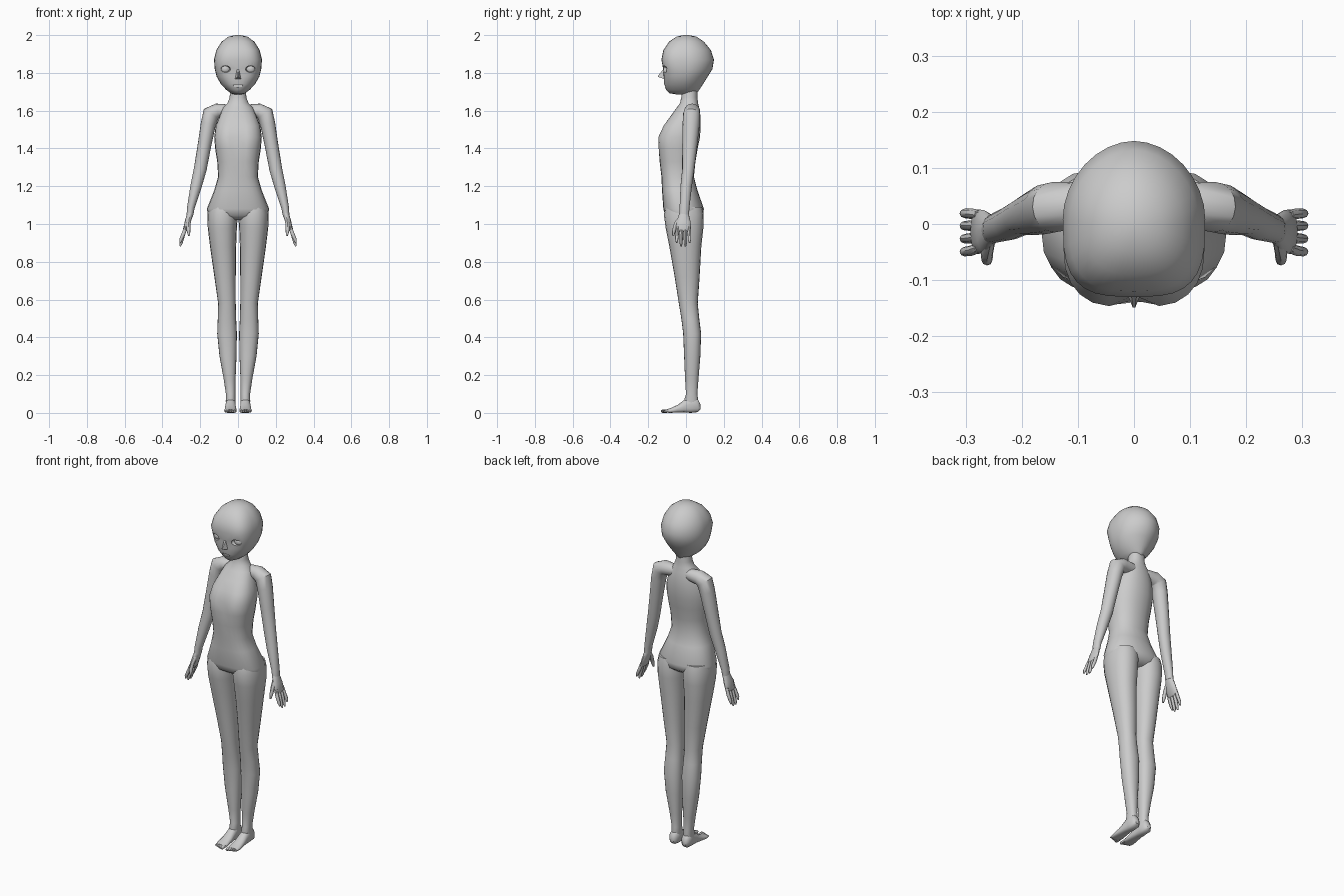
import bpy, bmesh, math
from mathutils import Vector

if "Cube" in bpy.data.objects:
    bpy.data.objects.remove(bpy.data.objects["Cube"])

skin = bpy.data.materials.new("plain_grey")
skin.diffuse_color = (0.6, 0.6, 0.6, 1)
skin.use_nodes = True
skin.node_tree.nodes["Principled BSDF"].inputs["Base Color"].default_value = skin.diffuse_color


def finish(obj, mirror=False, angle=45):
    """Shared material, shading and left/right mirroring."""
    obj.data.materials.append(skin)
    bpy.ops.object.select_all(action='DESELECT')
    obj.select_set(True)
    bpy.context.view_layer.objects.active = obj
    bpy.ops.object.shade_smooth_by_angle(angle=math.radians(angle))
    if mirror:
        obj.modifiers.new("mirror", 'MIRROR')
    return obj


def loft(name, rings, mirror=False, angle=45):
    """Skin a list of equal-length rings and close both ends."""
    bm = bmesh.new()
    loops = [[bm.verts.new(p) for p in ring] for ring in rings]
    n = len(loops[0])
    for a, b in zip(loops, loops[1:]):
        for i in range(n):
            j = (i + 1) % n
            bm.faces.new((a[i], a[j], b[j], b[i]))
    bm.faces.new(loops[0])
    bm.faces.new(loops[-1])
    bmesh.ops.recalc_face_normals(bm, faces=bm.faces)
    mesh = bpy.data.meshes.new(name)
    bm.to_mesh(mesh)
    bm.free()
    obj = bpy.data.objects.new(name, mesh)
    bpy.context.collection.objects.link(obj)
    return finish(obj, mirror, angle)


def oval(u0, u1, v0, v1, nf=2.2, nb=2.2, seg=24):
    """Rounded outline in two axes with separate front and back squareness."""
    pts = []
    for i in range(seg):
        t = 2 * math.pi * i / seg
        c, s = math.cos(t), math.sin(t)
        e = 2 / (nf if s < 0 else nb)
        pts.append(((u0 + u1) / 2 + (u1 - u0) / 2 * math.copysign(abs(c) ** e, c),
                    (v0 + v1) / 2 + (v1 - v0) / 2 * math.copysign(abs(s) ** e, s)))
    return pts


def tube(name, path, seg=12, mirror=True):
    """Elliptical tube through (x, y, z, side radius, depth radius) points."""
    pts = [Vector(p[:3]) for p in path]
    rings = []
    for i, p in enumerate(path):
        t = (pts[min(i + 1, len(pts) - 1)] - pts[max(i - 1, 0)]).normalized()
        v = Vector((0, 1, 0))
        v = (v - t * v.dot(t)).normalized()
        u = v.cross(t)
        rings.append([pts[i] + u * p[3] * math.cos(2 * math.pi * k / seg)
                      + v * p[4] * math.sin(2 * math.pi * k / seg) for k in range(seg)])
    return loft(name, rings, mirror)


# Torso and neck: height, half width, front y, back y
torso = [(1.73, .042, -.02, .06), (1.67, .044, -.025, .06), (1.64, .056, -.032, .064),
         (1.615, .08, -.05, .07), (1.57, .098, -.083, .077), (1.52, .118, -.122, .078),
         (1.46, .126, -.152, .074), (1.40, .121, -.149, .062), (1.33, .11, -.14, .05),
         (1.25, .105, -.13, .042), (1.18, .125, -.127, .06), (1.08, .165, -.12, .095),
         (1.045, .158, -.11, .088), (1.02, .12, -.07, .055)]
rings = []
for z, w, f, b in torso:
    ring = []
    for x, y in oval(-w, w, f, b, 2.6 if z < 1.6 else 2.1):
        if y < 0:  # valley between the two sides of the chest
            y += .026 * math.exp(-(x / .03) ** 2 - ((z - 1.45) / .06) ** 2)
        ring.append((x, y, z))
    rings.append(ring)
loft("torso", rings)

# Head: height, half width, front y, back y, front squareness
head = [(2.0, .012, -.012, .015, 2), (1.992, .05, -.05, .055, 2.2), (1.965, .087, -.09, .095, 2.6),
        (1.92, .115, -.12, .132, 3), (1.87, .127, -.13, .148, 3.2), (1.82, .123, -.121, .14, 3),
        (1.78, .113, -.118, .115, 2.7), (1.74, .09, -.117, .09, 2.3), (1.71, .062, -.105, .07, 2.1),
        (1.692, .038, -.088, .058, 2), (1.686, .02, -.05, .045, 2)]
head_obj = loft("head", [[(x, y, z) for x, y in oval(-w, w, f, b, n, 1.9, 32)]
                         for z, w, f, b, n in head])


def ball(name, loc, scale):
    bpy.ops.mesh.primitive_uv_sphere_add(segments=20, ring_count=12, location=loc)
    obj = bpy.context.object
    obj.name = name
    obj.scale = scale
    return obj


# Eye sockets and mouth are cut into the head
cutters = [ball("socket_cutter", (s * .068, -.118, 1.82), (.028, .035, .018)) for s in (-1, 1)]
bpy.ops.mesh.primitive_cube_add(size=1, location=(0, -.12, 1.732))
bpy.context.object.scale = (.044, .036, .014)
cutters.append(bpy.context.object)
for c in cutters:
    bpy.ops.object.select_all(action='DESELECT')
    head_obj.select_set(True)
    bpy.context.view_layer.objects.active = head_obj
    cut = head_obj.modifiers.new("cut", 'BOOLEAN')
    cut.object = c
    cut.operation = 'DIFFERENCE'
    cut.solver = 'EXACT'
    bpy.ops.object.modifier_apply(modifier=cut.name)
    bpy.data.objects.remove(c, do_unlink=True)
bpy.context.view_layer.objects.active = head_obj
head_obj.select_set(True)
bpy.ops.object.shade_smooth_by_angle(angle=math.radians(40))

# Eyeballs
for side, s in (("left", 1), ("right", -1)):
    finish(ball(side + "_eyeball", (s * .066, -.078, 1.82), (.029, .029, .029)))

# Nose: small pointed wedge
loft("nose", [[(-.006, -.115, 1.825), (.006, -.115, 1.825), (.019, -.108, 1.765), (-.019, -.108, 1.765)],
              [(-.002, -.149, 1.784), (.002, -.149, 1.784), (.003, -.147, 1.778), (-.003, -.147, 1.778)]],
     angle=30)

# Shoulders and arms
tube("arms", [(.04, .035, 1.60, .032, .03), (.11, .033, 1.598, .04, .042), (.143, .03, 1.583, .046, .045),
              (.157, .027, 1.53, .04, .045), (.177, .02, 1.42, .036, .04), (.2, .012, 1.29, .034, .032),
              (.222, .001, 1.2, .03, .03), (.25, -.008, 1.085, .02, .026), (.254, -.01, 1.05, .018, .026)], 16)

# Hands: palm, four fingers, thumb
tube("palms", [(.248, -.009, 1.075, .016, .022), (.256, -.011, 1.045, .017, .028),
               (.267, -.013, 1.01, .015, .038), (.28, -.014, .968, .012, .04), (.282, -.014, .96, .007, .034)])
for i, (y, z) in enumerate([(-.047, .9), (-.025, .882), (-.003, .882), (.018, .9)]):
    tube("finger_%d" % (i + 1), [(.276, y * .9, .985, .009, .009), (.288, y, .95, .010, .0095),
                                 (.302, y * 1.05, z + .018, .009, .0085), (.307, y * 1.05, z, .004, .004)], 8)
tube("thumbs", [(.257, -.025, 1.035, .011, .014), (.262, -.052, 1.0, .011, .012),
                (.262, -.064, .965, .010, .010), (.259, -.068, .938, .005, .005)], 8)

# Legs: height, inner x, outer x, front y, back y
legs = [(1.09, .006, .155, -.108, .085), (1.05, .001, .162, -.117, .094), (.98, .006, .160, -.108, .092),
        (.88, .010, .148, -.088, .081), (.72, .012, .125, -.06, .072), (.58, .012, .105, -.038, .062),
        (.50, .010, .107, -.025, .07), (.42, .006, .110, -.015, .08), (.30, .008, .098, -.010, .076),
        (.18, .013, .076, -.005, .066), (.10, .014, .064, 0, .06), (.06, .013, .065, -.012, .066),
        (.03, .018, .06, -.005, .06)]
loft("legs", [[(x, y, z) for x, y in oval(a, b, f, r, seg=20)] for z, a, b, f, r in legs], True)

# Feet: y, inner x, outer x, sole z, top z
feet = [(.076, .028, .052, .018, .045), (.062, .014, .065, .004, .075), (.025, .013, .065, 0, .095),
        (-.01, .012, .067, .003, .068), (-.045, .009, .070, .002, .042), (-.085, .007, .073, 0, .024),
        (-.108, .010, .071, .002, .017)]
loft("feet", [[(x, y, z) for x, z in oval(a, b, lo, hi, 3, 2.1, 16)] for y, a, b, lo, hi in feet], True)

# Toes: short rounded pegs, longest on the inside
for i in range(5):
    x, r = .017 + .0118 * i, .009 - .0009 * i
    tip = -.133 + .0035 * i
    loft("toe_%d" % (i + 1), [[(px, y, pz) for px, pz in oval(x - k * r, x + k * r, .009 - k * r, .009 + k * r, seg=8)]
                              for y, k in ((-.095, .9), (tip + .008, 1), (tip, .5))], True)
